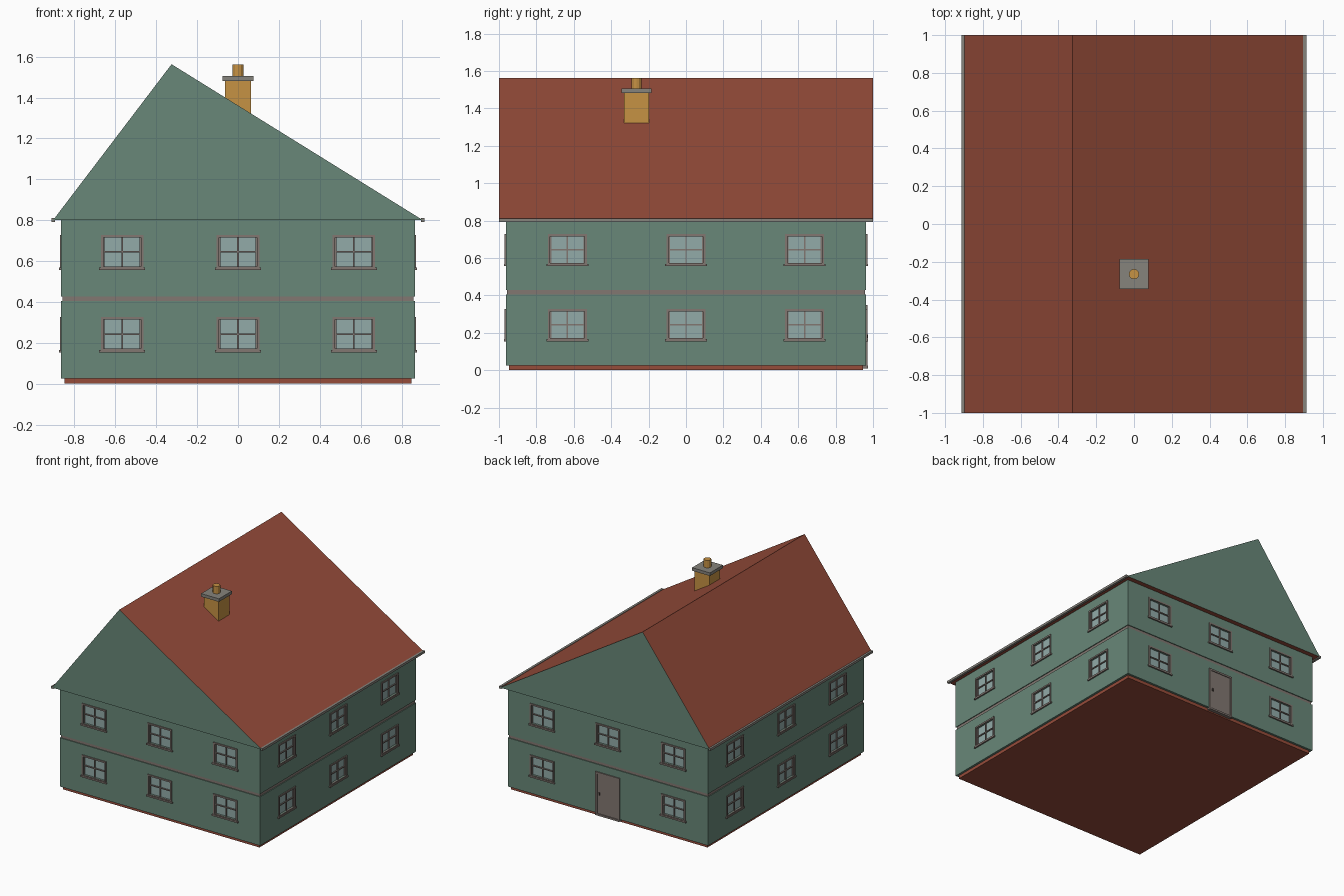
import bpy, bmesh, math
from mathutils import Matrix, Vector

if "Cube" in bpy.data.objects:
    bpy.data.objects.remove(bpy.data.objects["Cube"])


def mat(name, r, g, b):
    m = bpy.data.materials.new(name)
    lin = [(c / 255 / 12.92) if c < 11 else ((c / 255 + 0.055) / 1.055) ** 2.4 for c in (r, g, b)]
    m.diffuse_color = (*lin, 1)
    m.use_nodes = True
    m.node_tree.nodes["Principled BSDF"].inputs["Base Color"].default_value = m.diffuse_color
    return m


GREEN = mat("green wall", 104, 135, 120)
RED = mat("red tile", 150, 76, 58)
TRIM = mat("taupe trim", 130, 119, 113)
GREY = mat("grey stone", 134, 131, 124)
GLASS = mat("pale glass", 146, 171, 169)
OCHRE = mat("ochre brick", 198, 146, 68)
DARK = mat("dark metal", 70, 62, 58)


def add_box(bm, lo, hi, mx=Matrix()):
    lo, hi = Vector(lo), Vector(hi)
    t = mx @ Matrix.Translation((lo + hi) / 2) @ Matrix.Diagonal((*(hi - lo), 1))
    bmesh.ops.create_cube(bm, size=1, matrix=t)


def finish(bm, name, *mats):
    bmesh.ops.recalc_face_normals(bm, faces=bm.faces[:])
    me = bpy.data.meshes.new(name)
    bm.to_mesh(me)
    bm.free()
    for m in mats:
        me.materials.append(m)
    ob = bpy.data.objects.new(name, me)
    bpy.context.collection.objects.link(ob)
    return ob


def box(name, lo, hi, m):
    bm = bmesh.new()
    add_box(bm, lo, hi)
    return finish(bm, name, m)


WX, WY, EAVE = 0.865, 0.963, 0.80

# plinth and the recessed band between the storeys
box("plinth", (-0.848, -0.946, 0), (0.848, 0.946, 0.03), RED)
box("storey_band", (-WX + 0.006, -WY + 0.006, 0.395), (WX - 0.006, WY - 0.006, 0.435), TRIM)

# two storeys of wall
walls = [box("lower_wall", (-WX, -WY, 0.025), (WX, WY, 0.405), GREEN),
         box("upper_wall", (-WX, -WY, 0.428), (WX, WY, EAVE + 0.004), GREEN)]

# windows: local x along the wall, -y outwards
frames, panes, holes = bmesh.new(), bmesh.new(), bmesh.new()
W, H, F, DEPTH = 0.104, 0.083, 0.012, 0.014


def window(mx, x, z, d):
    m = mx @ Matrix.Translation((x, -d, z))
    w, h = W - F, H - F
    add_box(holes, (-w, -0.02, -h), (w, DEPTH, h), m)
    add_box(panes, (-w, DEPTH - 0.004, -h), (w, DEPTH + 0.002, h), m)
    for s in (-1, 1):  # casing
        add_box(frames, (min(s * W, s * w), -0.007, -H), (max(s * W, s * w), 0.004, H), m)
        add_box(frames, (-w, -0.007, min(s * H, s * h)), (w, 0.004, max(s * H, s * h)), m)
        # inner sash
        add_box(frames, (min(s * w, s * (w - .006)), 0.002, -h), (max(s * w, s * (w - .006)), DEPTH, h), m)
    add_box(frames, (-0.004, 0.002, -h), (0.004, DEPTH, h), m)   # glazing bars
    add_box(frames, (-w, 0.002, -0.004), (w, DEPTH, 0.004), m)
    add_box(frames, (-W - 0.008, -0.011, -H - 0.006), (W + 0.008, 0.004, -H + 0.006), m)  # sill


for k in range(4):
    mx = Matrix.Rotation(k * math.pi / 2, 4, 'Z')
    d, step = (WX, 0.634) if k % 2 else (WY, 0.567)
    for x in (-step, 0, step):
        for z in (0.243, 0.645):
            if not (k == 2 and x == 0 and z < 0.4):  # door takes this place
                window(mx, x, z, d)
cutter = finish(holes, "window_cutter", GREEN)
cutter.hide_render = True
cutter.hide_viewport = False
finish(frames, "window_frames", TRIM)
finish(panes, "window_panes", GLASS)
bpy.context.view_layer.update()
for w in walls:
    b = w.modifiers.new("window_holes", 'BOOLEAN')
    b.operation, b.solver, b.object = 'DIFFERENCE', 'EXACT', cutter
bpy.context.view_layer.update()
deps = bpy.context.evaluated_depsgraph_get()
cut = [bpy.data.meshes.new_from_object(w.evaluated_get(deps)) for w in walls]
for w, me in zip(walls, cut):
    w.modifiers.clear()
    w.data = me
bpy.data.objects.remove(cutter)

# back door with casing, leaf and handle
bm = bmesh.new()
for s in (-1, 1):
    add_box(bm, (min(s * .104, s * .09), WY - 0.005, 0.012), (max(s * .104, s * .09), WY + 0.008, 0.348))
add_box(bm, (-0.09, WY - 0.005, 0.334), (0.09, WY + 0.008, 0.348))
add_box(bm, (-0.104, WY - 0.02, 0.01), (0.104, WY + 0.01, 0.024))
finish(bm, "door_frame", TRIM)
box("door_leaf", (-0.09, WY - 0.005, 0.024), (0.09, WY + 0.002, 0.334), TRIM)
box("door_handle", (0.066, WY, 0.17), (0.076, WY + 0.009, 0.19), DARK)

# asymmetric roof prism: green gable ends, red slopes and soffit
bm = bmesh.new()
prof = [bm.verts.new((x, -1, z)) for x, z in ((-0.905, EAVE), (0.905, EAVE), (-0.325, 1.563))]
f = bm.faces.new(prof)
ext = bmesh.ops.extrude_face_region(bm, geom=[f])
bmesh.ops.translate(bm, vec=(0, 2, 0), verts=[v for v in ext["geom"] if isinstance(v, bmesh.types.BMVert)])
bm.normal_update()
for f in bm.faces:
    f.material_index = 1 if abs(f.normal.y) > 0.9 else 0
finish(bm, "roof", RED, GREEN)

# gutters along both eaves
for s, n in ((-1, "left"), (1, "right")):
    box(n + "_gutter", (min(s * .895, s * .913), -1, 0.792), (max(s * .895, s * .913), 1, 0.81), GREY)

# chimney stack, cap and pot
CY = -0.265
box("chimney_stack", (-0.064, CY - 0.066, 1.2), (0.064, CY + 0.066, 1.482), OCHRE)
box("chimney_cap", (-0.077, CY - 0.08, 1.481), (0.077, CY + 0.08, 1.505), GREY)
bm = bmesh.new()
bmesh.ops.create_cone(bm, cap_ends=True, segments=12, radius1=0.027, radius2=0.027, depth=0.063,
                      matrix=Matrix.Translation((0, CY, 1.5315)))
finish(bm, "chimney_pot", OCHRE)
